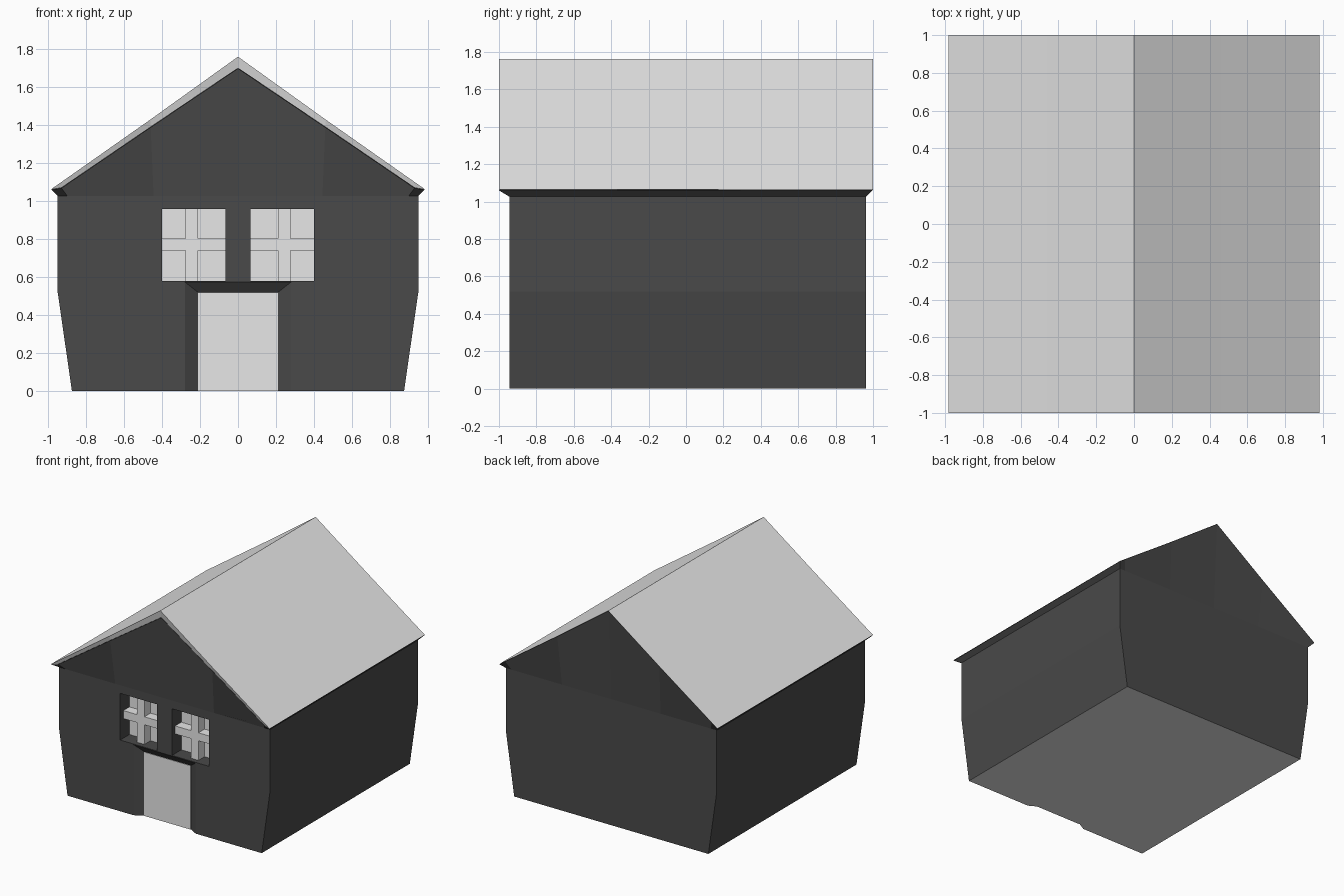
import bpy, bmesh

if "Cube" in bpy.data.objects:
    bpy.data.objects.remove(bpy.data.objects["Cube"])


def material(name, v):
    m = bpy.data.materials.new(name)
    m.diffuse_color = (v, v, v, 1)
    m.use_nodes = True
    m.node_tree.nodes["Principled BSDF"].inputs["Base Color"].default_value = m.diffuse_color
    return m


DARK = material("dark_grey", 0.067)
LIGHT = material("light_grey", 0.8)


def finish(name, bm, mat):
    bmesh.ops.recalc_face_normals(bm, faces=bm.faces)
    me = bpy.data.meshes.new(name)
    bm.to_mesh(me)
    bm.free()
    me.materials.append(mat)
    ob = bpy.data.objects.new(name, me)
    bpy.context.collection.objects.link(ob)
    return ob


def frustum(name, front, back, mat):
    """Block between two rectangles (x0, x1, z0, z1, y)."""
    bm = bmesh.new()
    f, b = [[bm.verts.new((x, y, z)) for x, z in ((x0, z0), (x1, z0), (x1, z1), (x0, z1))]
            for x0, x1, z0, z1, y in (front, back)]
    bm.faces.new(f)
    bm.faces.new(b)
    for i in range(4):
        j = (i + 1) % 4
        bm.faces.new((f[i], f[j], b[j], b[i]))
    return finish(name, bm, mat)


def box(name, x0, x1, y0, y1, z0, z1, mat=LIGHT):
    return frustum(name, (x0, x1, z0, z1, y0), (x0, x1, z0, z1, y1), mat)


def mirrored(half):
    """Ridge-to-eave half profile to a full left-to-right one."""
    return [(-x, z) for x, z in reversed(half[1:])] + half


OUTER = mirrored([(0, 1.76), (0.46, 1.43), (0.93, 1.1), (0.983, 1.063)])
INNER = mirrored([(0, 1.70), (0.46, 1.39), (0.93, 1.07), (0.983, 1.06)])
RAKE_Y = -0.988

# House body: walls with tapered feet, gables flaring out to the roof edge
bm = bmesh.new()
ends = []
for y_wall, y_roof, profile in ((-0.945, RAKE_Y, INNER), (0.962, 1, OUTER)):
    def v(x, z, y=y_wall):
        return bm.verts.new((x, y, z))
    left = [v(-0.875, 0), v(-0.95, 0.52)]
    right = [v(0.875, 0), v(0.95, 0.52)]
    n = len(profile)
    top = [v(0.95 * (x / 0.983), 1.027) for x, z in profile]
    # the rake steps out to the full overhang at the eave corners
    rake = [v(x, z, -1 if y_roof < 0 and i in (0, n - 1) else y_roof)
            for i, (x, z) in enumerate(profile)]
    bm.faces.new(left + top + right[::-1])
    for i in range(n - 1):
        bm.faces.new((top[i], top[i + 1], rake[i + 1], rake[i]))
    ends.append(left + [top[0]] + rake + [top[-1]] + right[::-1])
a, b = ends
for i in range(len(a)):
    j = (i + 1) % len(a)
    bm.faces.new((a[i], a[j], b[j], b[i]))
body = finish("house_body", bm, DARK)

# Recesses for the doorway (splayed) and the two windows
cutters = [frustum("door_cutter", (-0.35, 0.35, -0.1, 0.63, -0.985),
                   (-0.21, 0.21, -0.1, 0.52, -0.905), DARK)]
for s in (-1, 1):
    xs = sorted((s * 0.067, s * 0.40))
    cutters.append(box("window_cutter", *xs, -1.1, -0.82, 0.58, 0.96, DARK))
bpy.context.view_layer.objects.active = body
for c in cutters:
    mod = body.modifiers.new("cut", "BOOLEAN")
    mod.object = c
    mod.operation = "DIFFERENCE"
    mod.solver = "EXACT"
    bpy.ops.object.modifier_apply(modifier=mod.name)
for c in cutters:
    bpy.data.objects.remove(c)

# Light floor: the downward face at ground level
body.data.materials.clear()
body.data.materials.append(DARK)
body.data.materials.append(LIGHT)
for p in body.data.polygons:
    p.material_index = int(p.normal.z < -0.9 and p.center.z < 0.01)

# Roof: two slopes and the light front bargeboard
bm = bmesh.new()
rows = [[bm.verts.new((x, -1 if y == RAKE_Y and abs(x) > 0.95 else y, z)) for x, z in p]
        for p, y in ((OUTER, 1.0), (OUTER, -1.0), (INNER, RAKE_Y))]
for k in range(2):
    for i in range(len(OUTER) - 1):
        bm.faces.new((rows[k][i], rows[k + 1][i], rows[k + 1][i + 1], rows[k][i + 1]))
roof = finish("roof", bm, LIGHT)
if sum(p.normal.z for p in roof.data.polygons) < 0:
    roof.data.flip_normals()
# lift the roof skin just clear of the body
for vert in roof.data.vertices:
    vert.co.z += 0.002

# Door
box("door", -0.21, 0.21, -0.909, -0.903, 0, 0.52)

# Windows: pane plus crossed glazing bars
for s, side in ((-1, "left"), (1, "right")):
    xs = sorted((s * 0.067, s * 0.40))
    bar = sorted((s * 0.21, s * 0.277))
    box(side + "_window_pane", *xs, -0.826, -0.818, 0.58, 0.96)
    box(side + "_window_upright", *bar, -0.905, -0.826, 0.58, 0.96)
    for x0, x1 in ((xs[0], bar[0]), (bar[1], xs[1])):
        box(side + "_window_crossbar", x0, x1, -0.905, -0.826, 0.74, 0.805)
